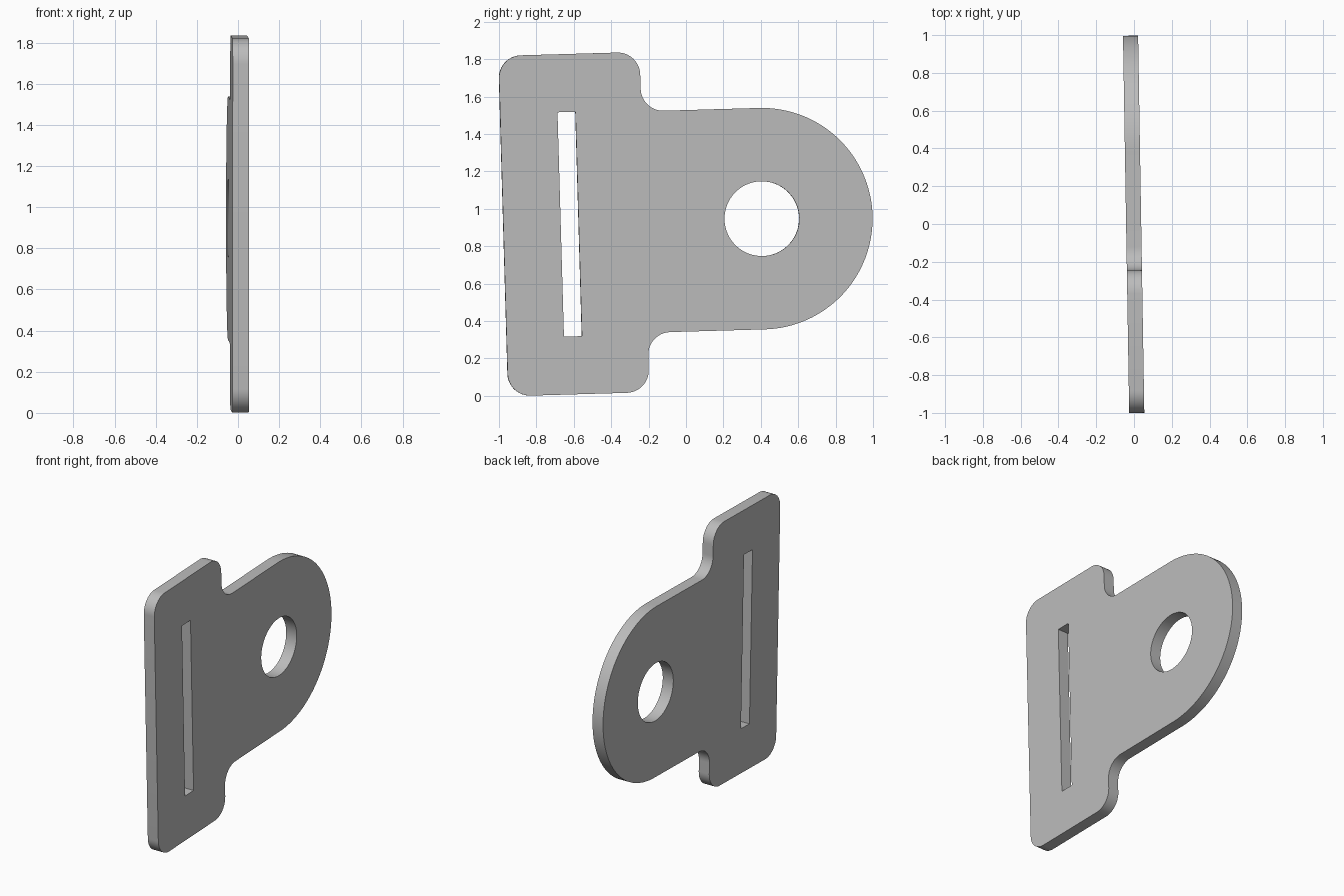
import bpy
import bmesh
from math import cos, sin, radians, pi
from mathutils import Matrix, Vector

cube = bpy.data.objects.get("Cube")
if cube:
    bpy.data.objects.remove(cube, do_unlink=True)

HALF_THICK = 0.04
ROUND = 0.592      # radius of the round end, centred on the hole
HOLE = 0.2
FILLET = 0.12
BACK, STEP, HALF_H = -1.383, -0.628, 0.91
SLOT = (-1.076, -0.98, 0.6)


def arc(cx, cy, r, start, end, steps):
    """Points along an arc, angles in degrees."""
    angles = [radians(start + (end - start) * i / steps) for i in range(steps + 1)]
    return [(cx + r * cos(a), cy + r * sin(a)) for a in angles]


# Upper half of the outline, from the round tip to the back edge
f = FILLET
upper = arc(0, 0, ROUND, 0, 90, 32)
upper += arc(STEP + f, ROUND + f, f, 270, 180, 12)
upper += arc(STEP - f, HALF_H - f, f, 0, 90, 12)
upper += arc(BACK + f, HALF_H - f, f, 90, 180, 12)
outline = upper + [(x, -y) for x, y in reversed(upper[1:])]

# Round hole and long slot
hole = arc(0, 0, HOLE, 0, 360, 64)[:-1]
s0, s1, sh = SLOT
slot = [(s0, -sh), (s1, -sh), (s1, sh), (s0, sh)]

# Filled flat curve, extruded to the plate thickness
curve = bpy.data.curves.new("plate_profile", "CURVE")
curve.dimensions = "2D"
curve.fill_mode = "BOTH"
curve.extrude = HALF_THICK
for loop in (outline, hole, slot):
    spline = curve.splines.new("POLY")
    spline.points.add(len(loop) - 1)
    for point, (x, y) in zip(spline.points, loop):
        point.co = (x, y, 0, 1)
    spline.use_cyclic_u = True

helper = bpy.data.objects.new("profile_helper", curve)
bpy.context.collection.objects.link(helper)
depsgraph = bpy.context.evaluated_depsgraph_get()
mesh = bpy.data.meshes.new_from_object(helper.evaluated_get(depsgraph))
bpy.data.objects.remove(helper, do_unlink=True)

# Stand the plate upright with its slight roll and yaw
upright = Matrix(((0, 0, 1, 0), (1, 0, 0, 0), (0, 1, 0, 0), (0, 0, 0, 1)))
placing = (Matrix.Translation(Vector((-0.0085, 0.405, 0.947)))
           @ Matrix.Rotation(radians(0.94), 4, "Z")
           @ Matrix.Rotation(radians(1.65), 4, "X") @ upright)

bm = bmesh.new()
bm.from_mesh(mesh)
bmesh.ops.remove_doubles(bm, verts=bm.verts, dist=0.0001)
bmesh.ops.transform(bm, matrix=placing, verts=bm.verts)
bmesh.ops.recalc_face_normals(bm, faces=bm.faces)
bm.to_mesh(mesh)
bm.free()

# Plain grey material
grey = bpy.data.materials.new("plain grey")
grey.use_nodes = True
colour = (0.5, 0.5, 0.5, 1)
grey.diffuse_color = colour
grey.node_tree.nodes["Principled BSDF"].inputs["Base Color"].default_value = colour
mesh.materials.clear()
mesh.materials.append(grey)

mesh.name = "slotted_plate"
plate = bpy.data.objects.new("slotted_plate", mesh)
bpy.context.collection.objects.link(plate)
bpy.ops.object.select_all(action="DESELECT")
plate.select_set(True)
bpy.context.view_layer.objects.active = plate
bpy.ops.object.shade_smooth_by_angle(angle=radians(30))
